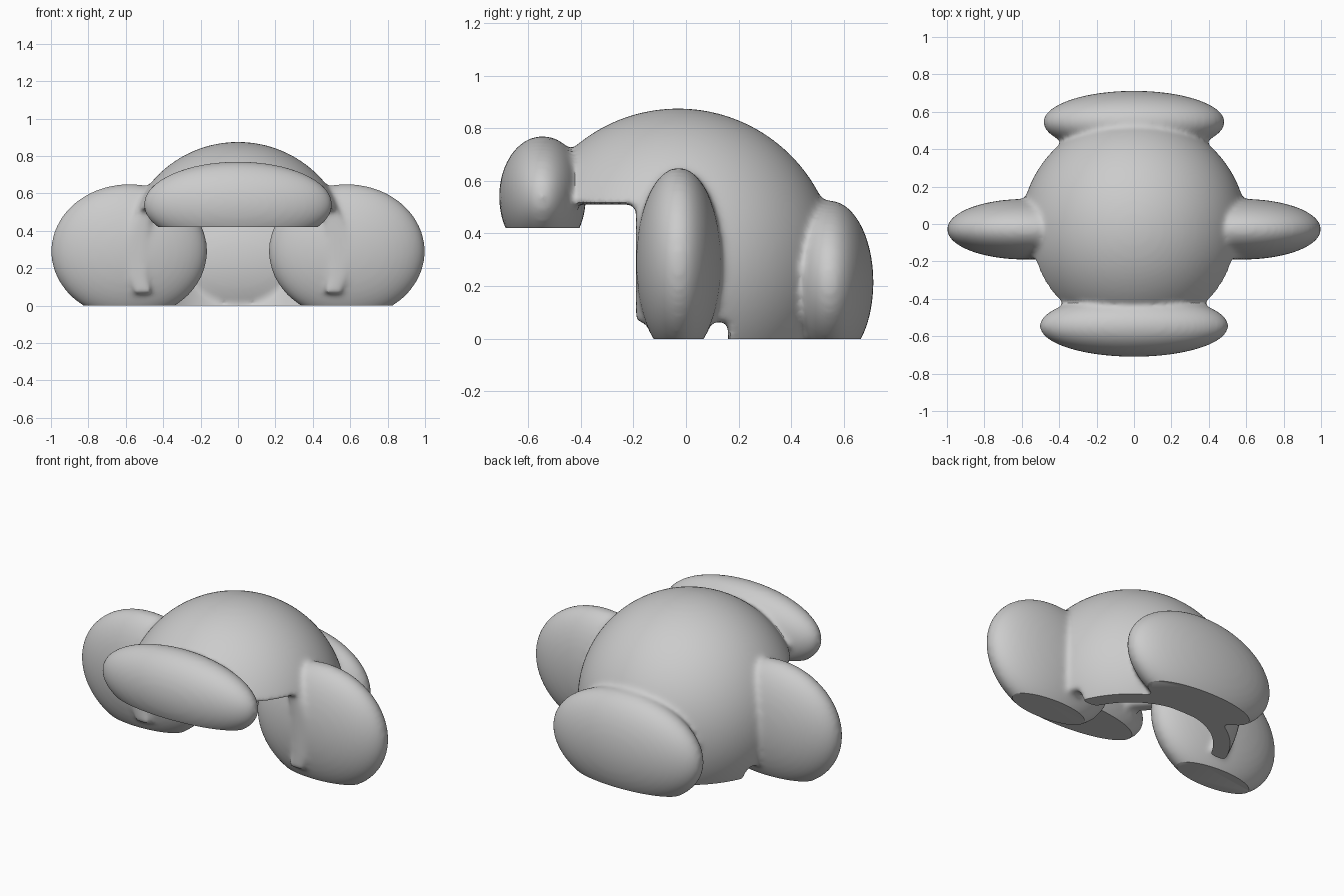
import bpy
import math
from mathutils import Vector

if "Cube" in bpy.data.objects:
    bpy.data.objects.remove(bpy.data.objects["Cube"], do_unlink=True)


def ellipsoid(name, centre, radii):
    bpy.ops.mesh.primitive_uv_sphere_add(segments=96, ring_count=48, radius=1, location=centre)
    obj = bpy.context.object
    obj.name = name
    obj.scale = radii
    return obj


def box(name, low, high):
    low, high = Vector(low), Vector(high)
    bpy.ops.mesh.primitive_cube_add(size=1, location=(low + high) / 2)
    obj = bpy.context.object
    obj.name = name
    obj.scale = high - low
    return obj


def boolean(obj, other, operation):
    mod = obj.modifiers.new(other.name, 'BOOLEAN')
    mod.operation = operation
    mod.solver = 'EXACT'
    mod.object = other
    other.hide_render = True
    helpers.append(other)


helpers = []

# Hollow dome, open below and at the front
centre = (0, -0.03, 0.27)
body = ellipsoid("rounded_body", centre, (0.605,) * 3)
boolean(body, ellipsoid("cavity", centre, (0.525,) * 3), 'DIFFERENCE')
boolean(body, box("front_opening", (-1, -1, -1), (1, -0.19, 0.51)), 'DIFFERENCE')
boolean(body, box("side_notch", (-1, -1.1, -1.1), (1, 0.16, 0.065)), 'DIFFERENCE')

# Head, tail and the two side legs
for part in [
    ellipsoid("head", (0, -0.545, 0.54), (0.505, 0.165, 0.23)),
    ellipsoid("tail", (0, 0.545, 0.215), (0.485, 0.167, 0.31)),
    ellipsoid("left_leg", (0.582, -0.028, 0.29), (0.418, 0.162, 0.36)),
    ellipsoid("right_leg", (-0.582, -0.028, 0.29), (0.418, 0.162, 0.36)),
]:
    boolean(body, part, 'UNION')

# Soft blends where the parts meet
remesh = body.modifiers.new("blend_mesh", 'REMESH')
remesh.mode = 'VOXEL'
remesh.voxel_size = 0.014 / 0.605
smooth = body.modifiers.new("blend_smooth", 'SMOOTH')
smooth.factor = 0.5
smooth.iterations = 12

# The voxel size is in world units once the scale is applied
bpy.ops.object.select_all(action='DESELECT')
body.select_set(True)
bpy.context.view_layer.objects.active = body
bpy.ops.object.transform_apply(location=True, rotation=False, scale=True)
remesh.voxel_size = 0.014

# Flat undersides of the feet and the head
boolean(body, box("ground_cut", (-2, -2, -1), (2, 2, 0)), 'DIFFERENCE')
boolean(body, box("head_base_cut", (-1.5, -1.5, -0.5), (1.5, -0.27, 0.42)), 'DIFFERENCE')

# Bake the modifiers and drop the helper shapes
bpy.context.view_layer.update()
graph = bpy.context.evaluated_depsgraph_get()
mesh = bpy.data.meshes.new_from_object(body.evaluated_get(graph))
body.modifiers.clear()
body.data = mesh
for helper in helpers:
    bpy.data.objects.remove(helper, do_unlink=True)

# Plain grey finish
grey = bpy.data.materials.new("light_grey")
grey.use_nodes = True
colour = (0.6, 0.6, 0.6, 1)
grey.diffuse_color = colour
grey.node_tree.nodes["Principled BSDF"].inputs["Base Color"].default_value = colour
mesh.materials.clear()
mesh.materials.append(grey)
for face in mesh.polygons:
    face.material_index = 0

body.select_set(True)
bpy.context.view_layer.objects.active = body
bpy.ops.object.shade_smooth_by_angle(angle=math.radians(35))
